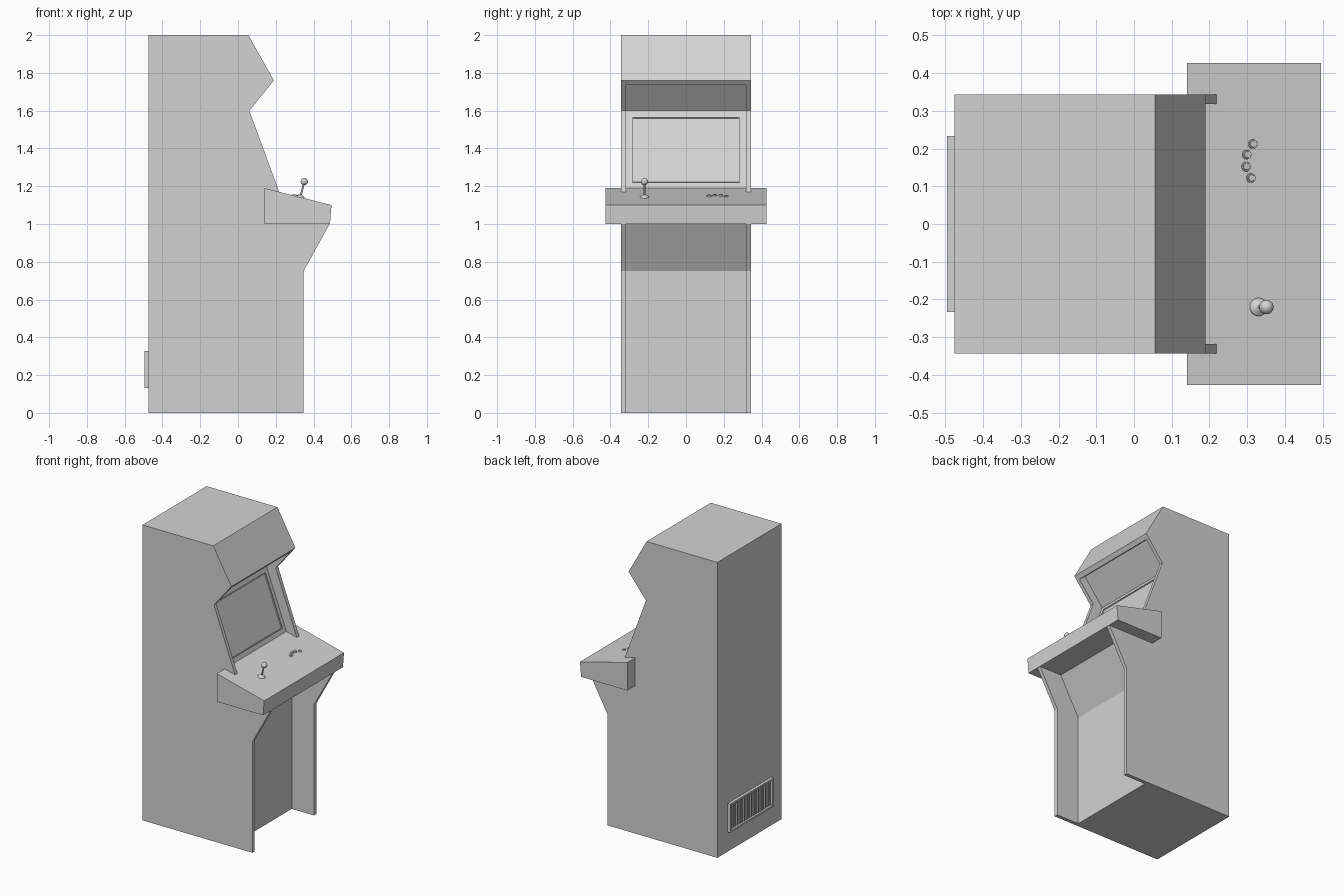
import bpy
import bmesh
from math import atan2, pi
from mathutils import Matrix, Vector

cube = bpy.data.objects.get("Cube")
if cube:
    bpy.data.objects.remove(cube, do_unlink=True)

gray = bpy.data.materials.new("light_gray")
gray.use_nodes = True
color = (0.65, 0.65, 0.65, 1)
gray.diffuse_color = color
gray.node_tree.nodes["Principled BSDF"].inputs["Base Color"].default_value = color


def finish(name, bm, matrix=None):
    """Turn a bmesh into a named gray object."""
    if matrix:
        bm.transform(matrix)
    bmesh.ops.recalc_face_normals(bm, faces=bm.faces)
    mesh = bpy.data.meshes.new(name)
    bm.to_mesh(mesh)
    bm.free()
    mesh.materials.append(gray)
    obj = bpy.data.objects.new(name, mesh)
    bpy.context.collection.objects.link(obj)
    return obj


def extrude_profile(name, points, half_width):
    """Extrude an x-z outline symmetrically along y."""
    bm = bmesh.new()
    face = bm.faces.new([bm.verts.new((x, -half_width, z)) for x, z in points])
    new = bmesh.ops.extrude_face_region(bm, geom=[face])["geom"]
    verts = [v for v in new if isinstance(v, bmesh.types.BMVert)]
    bmesh.ops.translate(bm, verts=verts, vec=(0, 2 * half_width, 0))
    return finish(name, bm)


def rimmed_plate(name, location, angle, size, rim, depth):
    """Box whose outward face is sunk inside a rim; it faces along local z."""
    bm = bmesh.new()
    bmesh.ops.create_cube(bm, size=1, matrix=Matrix.Diagonal((*size, 1)))
    top = max(bm.faces, key=lambda f: f.calc_center_median().z)
    top.normal_update()
    bmesh.ops.inset_region(bm, faces=[top], thickness=rim)
    bmesh.ops.inset_region(bm, faces=[top], thickness=0.002, depth=-depth)
    return finish(name, bm, Matrix.Translation(location) @ Matrix.Rotation(angle, 4, 'Y'))


def select_only(obj):
    bpy.ops.object.select_all(action='DESELECT')
    obj.select_set(True)
    bpy.context.view_layer.objects.active = obj


def carve(obj, cutter):
    mod = obj.modifiers.new("recess", 'BOOLEAN')
    mod.operation = 'DIFFERENCE'
    mod.solver = 'EXACT'
    mod.object = cutter
    cutter.hide_render = True
    select_only(obj)
    bpy.ops.object.modifier_apply(modifier=mod.name)
    bpy.data.objects.remove(cutter, do_unlink=True)


# Cabinet, with the leg and screen recesses cut between its side walls
cabinet = extrude_profile("cabinet", [
    (-0.475, 0), (0.347, 0), (0.347, 0.75), (0.485, 1.0), (0.22, 1.165),
    (0.06, 1.6), (0.19, 1.76), (0.055, 2), (-0.475, 2)], 0.343)
carve(cabinet, extrude_profile("leg_recess", [
    (0.18, -0.1), (0.18, 0.75), (0.331, 1.02), (0.6, 1.02), (0.6, -0.1)], 0.318))
carve(cabinet, extrude_profile("screen_recess", [
    (0.151, 1.16), (-0.0125, 1.6), (0.126, 1.77), (0.232, 1.685),
    (0.4, 1.6), (0.4, 1.16)], 0.318))

# Control deck
extrude_profile("control_deck", [
    (0.14, 1.0), (0.14, 1.19), (0.495, 1.1), (0.487, 1.0)], 0.427)

# Screen with a narrow rim, tilted back
rimmed_plate("screen", (0.065, 0, 1.3925), atan2(0.937, 0.349),
             (0.368, 0.568, 0.016), 0.008, 0.006)

# Rear vent with upright slats
vent_height, vent_width, slat_count = 0.195, 0.467, 17
rimmed_plate("vent_frame", (-0.485, 0, 0.23), -pi / 2,
             (vent_height, vent_width, 0.02), 0.018, 0.016)
bm = bmesh.new()
for i in range(slat_count):
    y = (i - (slat_count - 1) / 2) * 0.025
    place = Matrix.Translation((-0.484, y, 0.23)) @ Matrix.Diagonal((0.012, 0.012, 0.158, 1))
    bmesh.ops.create_cube(bm, size=1, matrix=place)
finish("vent_slats", bm)

# Deck controls stand square to the sloping deck
deck_angle = atan2(0.09, 0.355)


def on_deck(x, y):
    z = 1.19 - (x - 0.14) * 0.09 / 0.355
    return Matrix.Translation((x, y, z)) @ Matrix.Rotation(deck_angle, 4, 'Y')


def lathe(name, rings, matrix):
    """Stack of tapered round sections: low radius, high radius, bottom, top."""
    bm = bmesh.new()
    for r1, r2, low, high in rings:
        bmesh.ops.create_cone(bm, cap_ends=True, segments=24, radius1=r1, radius2=r2,
                              depth=high - low,
                              matrix=Matrix.Translation((0, 0, (low + high) / 2)))
    obj = finish(name, bm, matrix)
    select_only(obj)
    bpy.ops.object.shade_smooth_by_angle()
    return obj


# Joystick
stick = on_deck(0.33, -0.22)
lathe("joystick_base", [(0.025, 0.022, -0.002, 0.005), (0.022, 0.008, 0.005, 0.014)], stick)
lathe("joystick_shaft", [(0.005, 0.005, 0, 0.08)], stick)
bm = bmesh.new()
bmesh.ops.create_uvsphere(bm, u_segments=24, v_segments=16, radius=0.019,
                          matrix=Matrix.Translation(Vector((0, 0, 0.085))))
ball = finish("joystick_ball", bm, stick)
select_only(ball)
bpy.ops.object.shade_smooth()

# Push buttons in a shallow arc
for i, (x, y) in enumerate([(0.315, 0.212), (0.299, 0.184), (0.297, 0.152), (0.31, 0.122)]):
    lathe(f"button_{i + 1}", [(0.013, 0.012, -0.002, 0.004), (0.009, 0.008, 0.004, 0.007)],
          on_deck(x, y))
